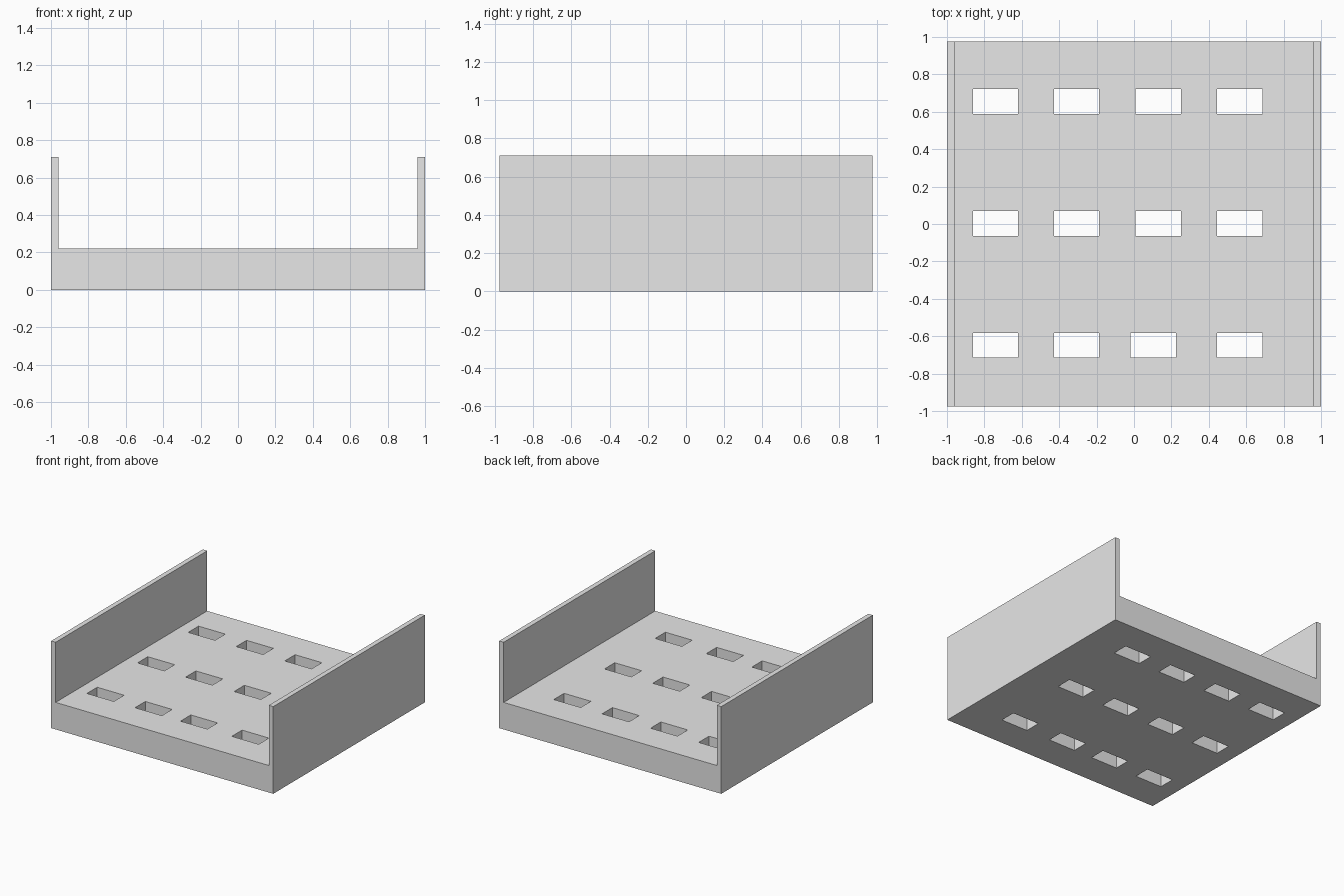
import bpy
import bmesh
from mathutils import Matrix, Vector

default_cube = bpy.data.objects.get("Cube")
if default_cube:
    bpy.data.objects.remove(default_cube, do_unlink=True)

HALF_WIDTH, HALF_DEPTH = 1.0, 0.975
FLOOR, HEIGHT, WALL = 0.22, 0.71, 0.04
SLOT = (0.242, 0.132)

grey = bpy.data.materials.new("plain grey")
grey.use_nodes = True
grey.diffuse_color = (0.8, 0.8, 0.8, 1)
grey.node_tree.nodes["Principled BSDF"].inputs["Base Color"].default_value = grey.diffuse_color


def add_object(name, bm):
    bmesh.ops.recalc_face_normals(bm, faces=bm.faces)
    mesh = bpy.data.meshes.new(name)
    bm.to_mesh(mesh)
    bm.free()
    mesh.materials.append(grey)
    obj = bpy.data.objects.new(name, mesh)
    bpy.context.collection.objects.link(obj)
    return obj


# Channel tray: half of the U section, mirrored, then extruded front to back
half = [(HALF_WIDTH, 0), (HALF_WIDTH, HEIGHT),
        (HALF_WIDTH - WALL, HEIGHT), (HALF_WIDTH - WALL, FLOOR)]
section = half + [(-x, z) for x, z in reversed(half)]
bm = bmesh.new()
face = bm.faces.new([bm.verts.new((x, -HALF_DEPTH, z)) for x, z in section])
result = bmesh.ops.extrude_face_region(bm, geom=[face])
moved = [v for v in result["geom"] if isinstance(v, bmesh.types.BMVert)]
bmesh.ops.translate(bm, verts=moved, vec=(0, 2 * HALF_DEPTH, 0))
tray = add_object("channel_tray", bm)

# Slot cutters: three rows of four, one front slot sits slightly off the column
rows = {
    0.655: (-0.74, -0.307, 0.13, 0.565),
    0.003: (-0.74, -0.307, 0.13, 0.565),
    -0.648: (-0.74, -0.307, 0.103, 0.565),
}
bm = bmesh.new()
for y, columns in rows.items():
    for x in columns:
        place = Matrix.Translation(Vector((x, y, FLOOR / 2)))
        size = Matrix.Diagonal((*SLOT, FLOOR * 2, 1))
        bmesh.ops.create_cube(bm, size=1, matrix=place @ size)
cutters = add_object("slot_cutters", bm)
cutters.hide_render = True

# Cut the slots through the floor
cut = tray.modifiers.new("slots", "BOOLEAN")
cut.operation = "DIFFERENCE"
cut.solver = "EXACT"
cut.object = cutters
bpy.context.view_layer.objects.active = tray
bpy.ops.object.modifier_apply(modifier=cut.name)
bpy.data.objects.remove(cutters, do_unlink=True)
